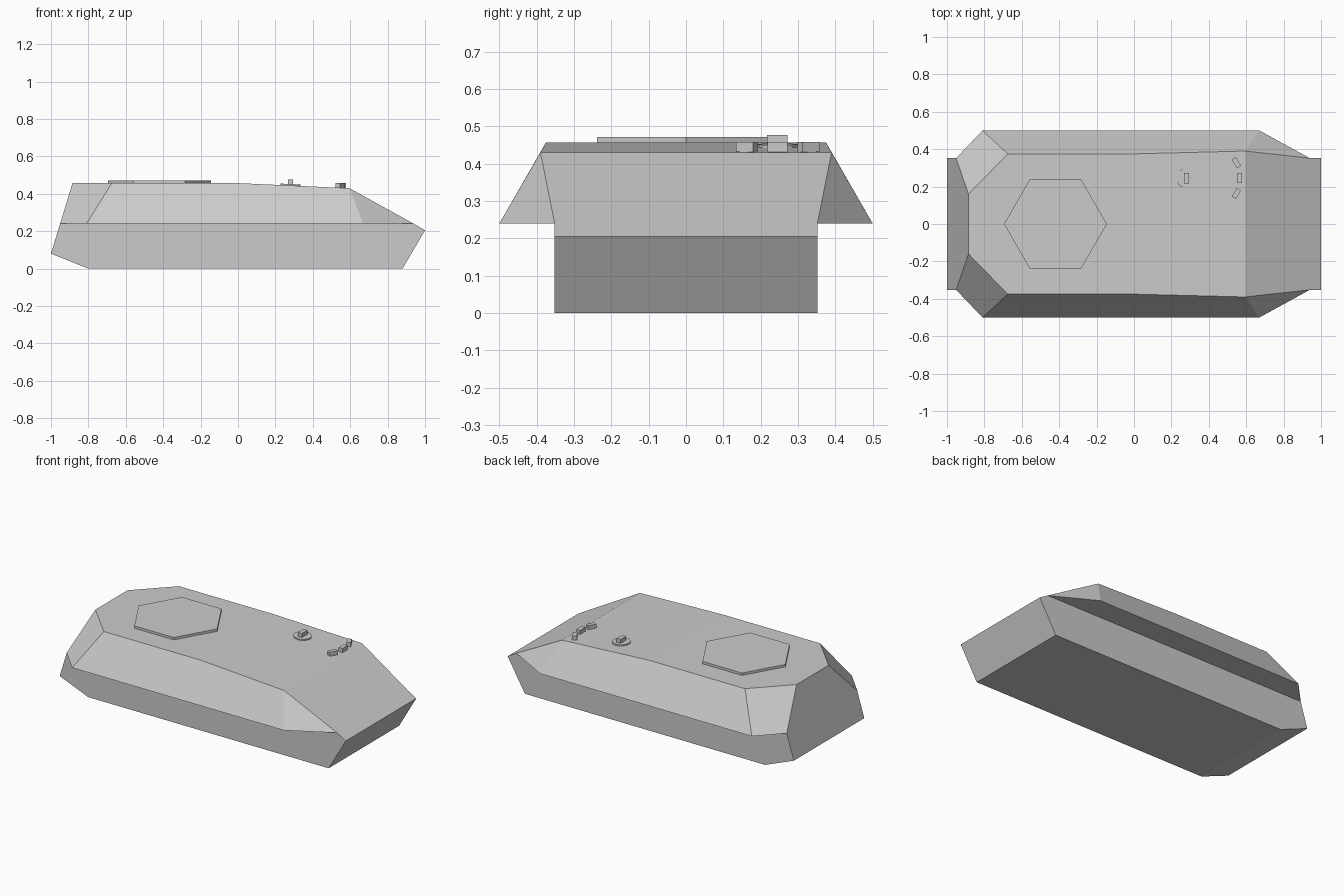
import bpy, bmesh, math
from mathutils import Matrix

if "Cube" in bpy.data.objects:
    bpy.data.objects.remove(bpy.data.objects["Cube"])


def finish(name, bm):
    bmesh.ops.recalc_face_normals(bm, faces=bm.faces[:])
    me = bpy.data.meshes.new(name)
    bm.to_mesh(me)
    bm.free()
    ob = bpy.data.objects.new(name, me)
    bpy.context.collection.objects.link(ob)
    return ob


# Hull corners on the left half (x, y, z); each is mirrored across y
corners = {
    "belly_rear": (-0.80, 0.352, 0), "belly_front": (0.88, 0.352, 0),
    "nose": (1.0, 0.352, 0.205), "tail": (-1.0, 0.352, 0.08),
    "front_in": (0.94, 0.352, 0.24), "rear_in": (-0.951, 0.352, 0.24),
    "front_out": (0.67, 0.5, 0.24), "rear_out": (-0.81, 0.5, 0.24),
    "roof_front": (0.595, 0.39, 0.43), "roof_mid": (0.0, 0.375, 0.457),
    "roof_side": (-0.675, 0.375, 0.457), "roof_rear": (-0.885, 0.16, 0.457),
}
bm = bmesh.new()
L = {k: bm.verts.new(p) for k, p in corners.items()}
R = {k: bm.verts.new((x, -y, z)) for k, (x, y, z) in corners.items()}

# Panels on each side: lower wall, overhang, sloped side, front and rear corners
panels = [
    "belly_rear belly_front nose front_in rear_in tail",
    "rear_in front_in front_out rear_out",
    "rear_out front_out roof_front roof_mid roof_side",
    "front_out front_in roof_front",
    "rear_out rear_in roof_rear roof_side",
]
for p in panels:
    for side in (L, R):
        bm.faces.new([side[k] for k in p.split()])

# Panels spanning both sides: belly, nose, glacis, roof, tail
spans = ["belly_rear belly_front", "belly_front nose", "nose front_in roof_front",
         "roof_front roof_mid", "roof_mid roof_side roof_rear",
         "roof_rear rear_in tail", "tail belly_rear"]
for s in spans:
    keys = s.split()
    bm.faces.new([L[k] for k in keys] + [R[k] for k in reversed(keys)])
finish("hull", bm)


def disc(name, sides, radius, depth, loc, tilt=0):
    bm = bmesh.new()
    bmesh.ops.create_cone(bm, cap_ends=True, segments=sides, radius1=radius,
                          radius2=radius, depth=depth)
    ob = finish(name, bm)
    ob.location = loc
    ob.rotation_euler = (0, tilt, 0)
    return ob


def block(name, size, loc, turn=0):
    bm = bmesh.new()
    bmesh.ops.create_cube(bm, size=1, matrix=Matrix.Diagonal((*size, 1)))
    ob = finish(name, bm)
    ob.location = loc
    ob.rotation_euler = (0, 0, turn)


# Hexagonal turret base plate (corners point along x)
plate = disc("turret_plate", 6, 0.275, 0.03, (-0.42, 0, 0.457))
plate.rotation_euler.z = math.radians(90)

# Driver hatch with its viewing block
disc("driver_hatch", 16, 0.053, 0.016, (0.28, 0.245, 0.444), math.radians(2.6))
block("hatch_periscope", (0.028, 0.055, 0.04), (0.28, 0.245, 0.457))

# Three periscopes fanned ahead of the hatch
for i, (x, y, a) in enumerate([(0.547, 0.328, 30), (0.564, 0.245, 0), (0.547, 0.163, -30)]):
    block(f"periscope_{i + 1}", (0.026, 0.053, 0.037), (x, y, 0.439), math.radians(a))
